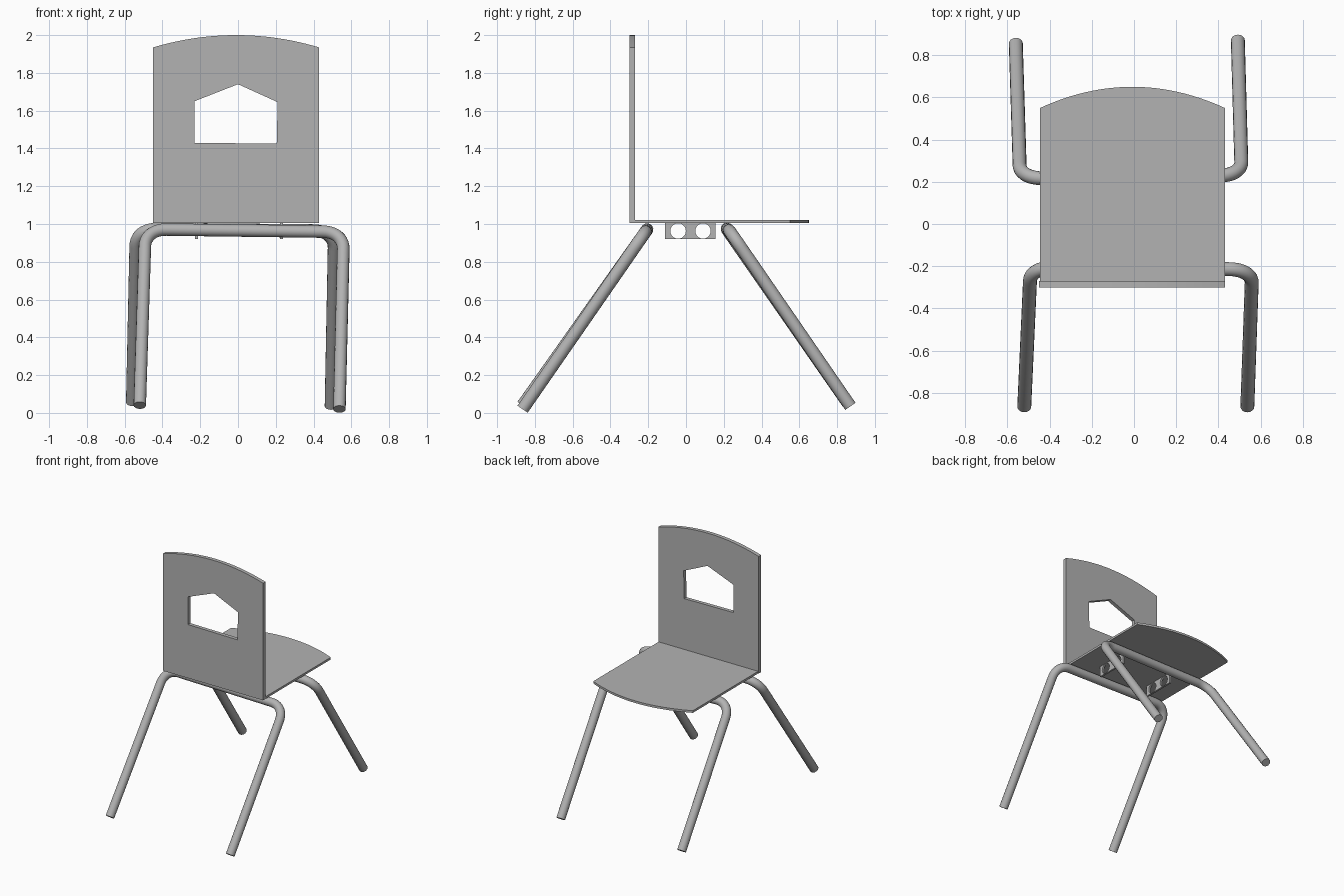
import bpy
from math import pi, cos, sin
from mathutils import Vector, Matrix

if "Cube" in bpy.data.objects:
    bpy.data.objects.remove(bpy.data.objects["Cube"], do_unlink=True)

grey = bpy.data.materials.new("mid_grey")
grey.use_nodes = True
grey.diffuse_color = (0.45, 0.45, 0.45, 1)
grey.node_tree.nodes["Principled BSDF"].inputs["Base Color"].default_value = (0.45, 0.45, 0.45, 1)


def finish(name, curve, matrix=Matrix()):
    """Turn a curve into a smooth-shaded mesh part."""
    obj = bpy.data.objects.new(name, curve)
    bpy.context.collection.objects.link(obj)
    obj.matrix_world = matrix
    curve.materials.append(grey)
    bpy.ops.object.select_all(action='DESELECT')
    obj.select_set(True)
    bpy.context.view_layer.objects.active = obj
    bpy.ops.object.convert(target='MESH')
    bpy.ops.object.shade_smooth_by_angle(angle=pi / 6)
    return bpy.context.object


def add_spline(curve, points, cyclic):
    spline = curve.splines.new('POLY')
    spline.points.add(len(points) - 1)
    for p, co in zip(spline.points, points):
        p.co = (*Vector(co).to_3d(), 1)
    spline.use_cyclic_u = cyclic


def plate(name, loops, thickness, matrix):
    """Flat sheet: first loop is the outline, the rest are holes."""
    curve = bpy.data.curves.new(name, 'CURVE')
    curve.dimensions = '2D'
    curve.fill_mode = 'BOTH'
    curve.extrude = thickness / 2
    for loop in loops:
        add_spline(curve, loop, True)
    return finish(name, curve, matrix)


def crowned(x0, x1, base, side, crown, steps=24):
    """Rectangle whose far edge bows outwards."""
    edge = []
    for i in range(steps + 1):
        t = i / steps
        edge.append((x1 + (x0 - x1) * t, side + (crown - side) * (1 - (2 * t - 1) ** 2)))
    return [(x0, base), (x1, base)] + edge


def circle(cx, cy, r, n=32):
    return [(cx + r * cos(2 * pi * i / n), cy + r * sin(2 * pi * i / n)) for i in range(n)]


def bend(a, corner, b, radius=0.11, steps=10):
    """Rounded corner between two straight runs."""
    a, c, b = Vector(a), Vector(corner), Vector(b)
    p, q = c + (a - c).normalized() * radius, c + (b - c).normalized() * radius
    pts = []
    for i in range(steps + 1):
        t = i / steps
        w = 0.8  # close to a circular arc
        d = (1 - t) ** 2 + 2 * w * t * (1 - t) + t ** 2
        pts.append((p * (1 - t) ** 2 + c * 2 * w * t * (1 - t) + q * t ** 2) / d)
    return pts


def leg_frame(name, foot_a, top_a, top_b, foot_b):
    """One bent tube forming two legs and their cross bar."""
    curve = bpy.data.curves.new(name, 'CURVE')
    curve.dimensions = '3D'
    curve.bevel_depth = 0.033
    curve.bevel_resolution = 6
    curve.use_fill_caps = True
    path = [foot_a] + bend(foot_a, top_a, top_b) + bend(top_a, top_b, foot_b) + [foot_b]
    add_spline(curve, path, False)
    return finish(name, curve)


# Seat with bowed edge
plate("seat", [crowned(-0.445, 0.43, -0.30, 0.55, 0.65)], 0.017,
      Matrix.Translation((0, 0, 1.013)))

# Backrest with five-sided hand hole
upright = Matrix.Rotation(pi / 2, 4, 'X')
hand_hole = [(-0.23, 1.43), (0.205, 1.425), (0.21, 1.645), (0, 1.74), (-0.23, 1.65)]
plate("backrest", [crowned(-0.45, 0.43, 1.005, 1.935, 2.0), hand_hole], 0.03,
      Matrix.Translation((0, -0.285, 0)) @ upright)

# Brackets under the seat, each with two round holes
sideways = Matrix.Rotation(pi / 2, 4, 'Z') @ upright
outline = [(-0.11, 0.92), (0.155, 0.92), (0.155, 1.006), (-0.11, 1.006)]
for side, x in (("left", 0.23), ("right", -0.22)):
    plate(side + "_bracket", [outline, circle(-0.042, 0.963, 0.041), circle(0.09, 0.963, 0.041)],
          0.015, Matrix.Translation((x, 0, 0)) @ sideways)

# Tubular legs
leg_frame("front_leg_frame", (-0.52, -0.865, 0.04), (-0.49, -0.205, 0.972),
          (0.56, -0.215, 0.958), (0.537, -0.865, 0.02))
leg_frame("rear_leg_frame", (-0.56, 0.855, 0.055), (-0.54, 0.215, 0.975),
          (0.51, 0.23, 0.965), (0.492, 0.87, 0.035))
